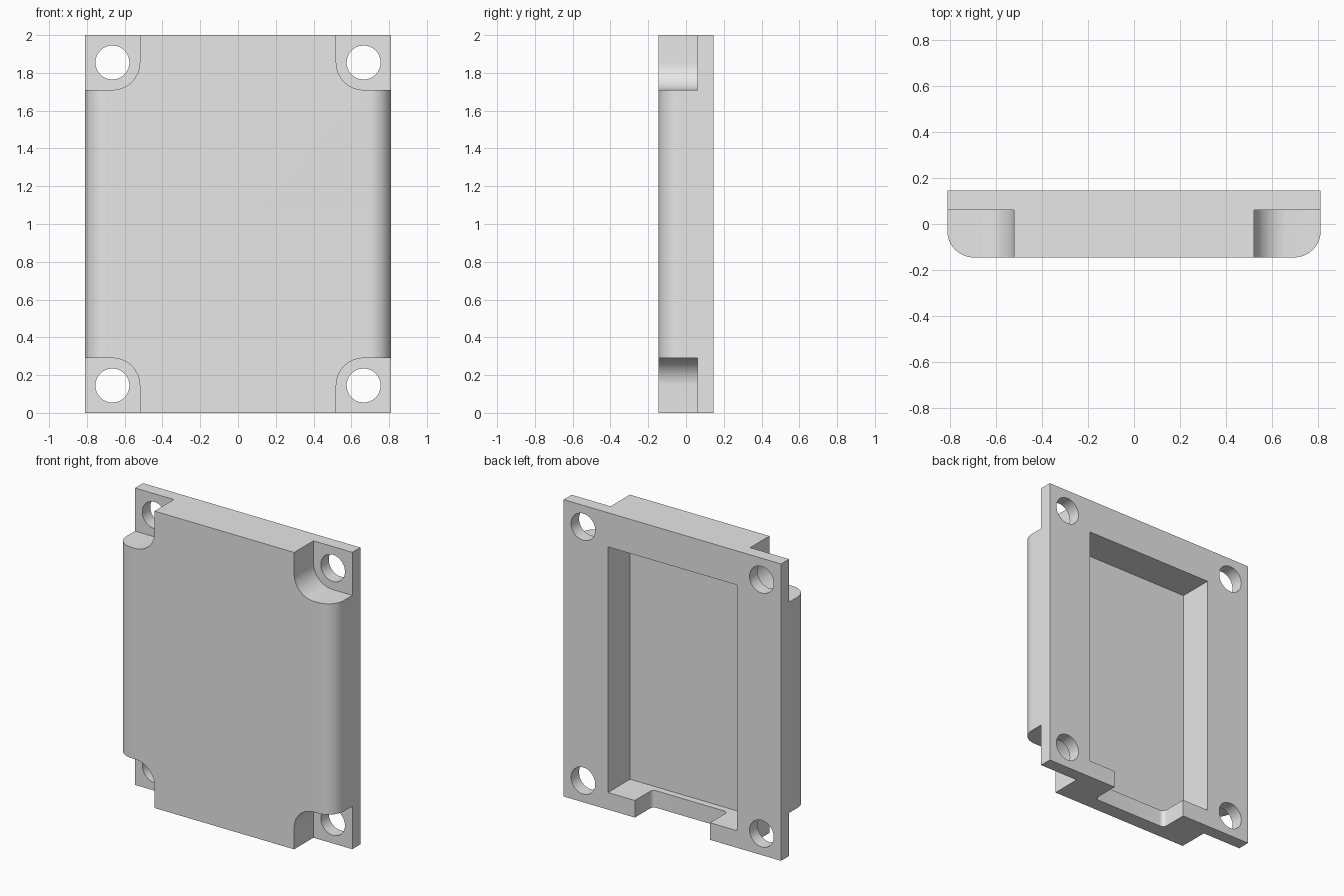
import bpy, bmesh
from math import pi, cos, sin, radians
from mathutils import Vector

cube = bpy.data.objects.get("Cube")
if cube:
    bpy.data.objects.remove(cube, do_unlink=True)

W, H, D = 0.81, 2.0, 0.145          # half width, height, half depth
FLANGE_Y = 0.06                     # front of the corner flanges
HOLE_X, HOLE_Z, HOLE_R = 0.665, 0.145, 0.09

grey = bpy.data.materials.new("light_grey")
grey.use_nodes = True
grey.diffuse_color = (0.8, 0.8, 0.8, 1)
grey.node_tree.nodes["Principled BSDF"].inputs["Base Color"].default_value = (0.8, 0.8, 0.8, 1)


def arc(cx, cy, r, start, end, steps=16):
    angles = [radians(start + (end - start) * i / steps) for i in range(steps + 1)]
    return [(cx + r * cos(a), cy + r * sin(a)) for a in angles]


def prism(name, outline, low, high, along="z"):
    """Extrude a 2D outline along z (outline in xy) or y (outline in xz)."""
    bm = bmesh.new()
    if along == "z":
        points, move = [(a, b, low) for a, b in outline], Vector((0, 0, high - low))
    else:
        points, move = [(a, low, b) for a, b in outline], Vector((0, high - low, 0))
    face = bm.faces.new([bm.verts.new(p) for p in points])
    new = bmesh.ops.extrude_face_region(bm, geom=[face])["geom"]
    bmesh.ops.translate(bm, vec=move, verts=[v for v in new if isinstance(v, bmesh.types.BMVert)])
    bmesh.ops.recalc_face_normals(bm, faces=bm.faces)
    mesh = bpy.data.meshes.new(name)
    bm.to_mesh(mesh)
    bm.free()
    mesh.materials.append(grey)
    obj = bpy.data.objects.new(name, mesh)
    bpy.context.collection.objects.link(obj)
    return obj


# Cover body with rounded front edges
R = 0.115
outline = [(W, D), (-W, D)]
outline += arc(-W + R, -D + R, R, 180, 270)
outline += arc(W - R, -D + R, R, 270, 360)
cover = prism("enclosure_cover", outline, 0, H)

# Rear pocket
cutters = [prism("pocket_cutter", [(-0.48, -0.09), (0.48, -0.09), (0.48, 0.3), (-0.48, 0.3)], 0.115, 1.77)]

# Cable opening through the bottom wall, with rounded inner corners
n, floor, r = 0.28, -0.045, 0.03
opening = [(n, 0.3), (-n, 0.3)]
opening += arc(-n + r, floor + r, r, 180, 270, 8)
opening += arc(n - r, floor + r, r, 270, 360, 8)
cutters.append(prism("opening_cutter", opening, -0.1, 0.3))

# Corner recesses and screw holes
recess = [(0.52, 2.2)] + arc(HOLE_X, H - HOLE_Z, 0.145, 180, 270) + [(0.95, 1.71), (0.95, 2.2)]
hole = arc(HOLE_X, H - HOLE_Z, HOLE_R, 0, 360, 48)[:-1]
for side in (1, -1):
    for top in (True, False):
        place = lambda pts: [(x * side, z if top else H - z) for x, z in pts]
        cutters.append(prism("recess_cutter", place(recess), -0.3, FLANGE_Y, "y"))
        cutters.append(prism("hole_cutter", place(hole), -0.05, 0.3, "y"))

# Cut everything out, then drop the cutters
for cutter in cutters:
    cutter.hide_render = True
    mod = cover.modifiers.new("cut", "BOOLEAN")
    mod.operation, mod.solver, mod.object = "DIFFERENCE", "EXACT", cutter

bpy.context.view_layer.update()
graph = bpy.context.evaluated_depsgraph_get()
result = bpy.data.meshes.new_from_object(cover.evaluated_get(graph))
cover.modifiers.clear()
cover.data = result
for cutter in cutters:
    bpy.data.objects.remove(cutter, do_unlink=True)
result.materials.clear()
result.materials.append(grey)
for poly in result.polygons:
    poly.material_index = 0

bpy.ops.object.select_all(action="DESELECT")
cover.select_set(True)
bpy.context.view_layer.objects.active = cover
bpy.ops.object.shade_smooth_by_angle(angle=radians(30))
